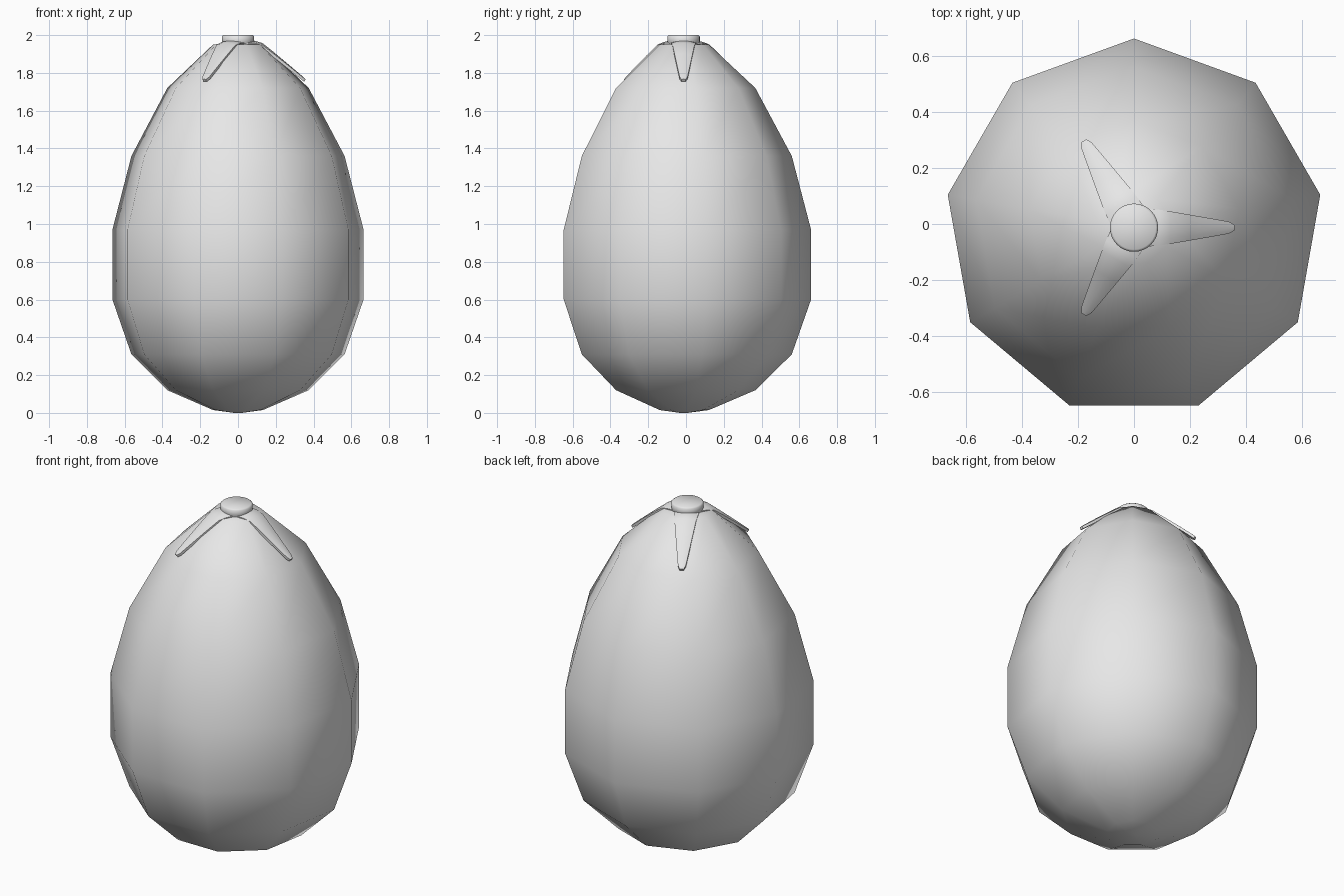
import bpy, bmesh, math
from mathutils import Matrix, Vector

cube = bpy.data.objects.get("Cube")
if cube:
    bpy.data.objects.remove(cube, do_unlink=True)

CENTRE_Y = -0.013

grey = bpy.data.materials.new("light_grey")
grey.use_nodes = True
grey.diffuse_color = (0.8, 0.8, 0.8, 1)
grey.node_tree.nodes["Principled BSDF"].inputs["Base Color"].default_value = (0.8, 0.8, 0.8, 1)


def finish(name, bm, angle):
    bmesh.ops.recalc_face_normals(bm, faces=bm.faces)
    mesh = bpy.data.meshes.new(name)
    bm.to_mesh(mesh)
    bm.free()
    mesh.materials.append(grey)
    obj = bpy.data.objects.new(name, mesh)
    bpy.context.collection.objects.link(obj)
    obj.location.y = CENTRE_Y
    bpy.ops.object.select_all(action="DESELECT")
    obj.select_set(True)
    bpy.context.view_layer.objects.active = obj
    bpy.ops.object.shade_smooth_by_angle(angle=math.radians(angle))
    return obj


def lathe(name, profile, sides, angle):
    """Revolve (radius, z) pairs; the first and last rings are closed."""
    bm = bmesh.new()
    rings = []
    for r, z in profile:
        turns = [math.pi / 2 + math.tau * i / sides for i in range(sides)]
        rings.append([bm.verts.new((r * math.cos(a), r * math.sin(a), z)) for a in turns])
    for low, high in zip(rings, rings[1:]):
        for i in range(sides):
            j = (i + 1) % sides
            bm.faces.new((low[i], low[j], high[j], high[i]))
    bm.faces.new(rings[0])
    bm.faces.new(rings[-1])
    return finish(name, bm, angle)


# Fruit body: nine-sided egg, smooth shaded
lathe("fruit_body", [(0.02, 0.0), (0.134, 0.015), (0.38, 0.12), (0.573, 0.31),
                     (0.675, 0.6), (0.675, 0.97), (0.573, 1.36),
                     (0.38, 1.72), (0.134, 1.95), (0.02, 1.96)], 9, 80)

# Stem stub
lathe("stem", [(0.075, 1.935), (0.086, 1.965), (0.086, 1.993), (0.078, 2.0)], 32, 50)

# Three narrow sepals, draped from the stem: (radius, z, half width)
STATIONS = [(0.02, 1.962, 0.07), (0.09, 1.957, 0.064), (0.13, 1.946, 0.058),
            (0.20, 1.892, 0.046), (0.28, 1.828, 0.032), (0.34, 1.779, 0.021),
            (0.358, 1.765, 0.01)]
ACROSS = (-1, -0.6, 0, 0.6, 1)
for n, side in enumerate(("left", "back_right", "front_right")):
    bm = bmesh.new()
    rows = [[bm.verts.new((r, t * w, z + 0.014 * (1 - t * t) * w / 0.07)) for t in ACROSS]
            for r, z, w in STATIONS]
    for a, b in zip(rows, rows[1:]):
        for i in range(len(ACROSS) - 1):
            bm.faces.new((a[i], b[i], b[i + 1], a[i + 1]))
    # Give the blade thickness
    top = list(bm.faces)
    extruded = bmesh.ops.extrude_face_region(bm, geom=top, use_keep_orig=True)
    low = [v for v in extruded["geom"] if isinstance(v, bmesh.types.BMVert)]
    bmesh.ops.translate(bm, verts=low, vec=Vector((-0.008, 0, -0.012)))
    bmesh.ops.rotate(bm, verts=bm.verts, matrix=Matrix.Rotation(math.tau * n / 3, 3, "Z"))
    finish("sepal_" + side, bm, 50)
